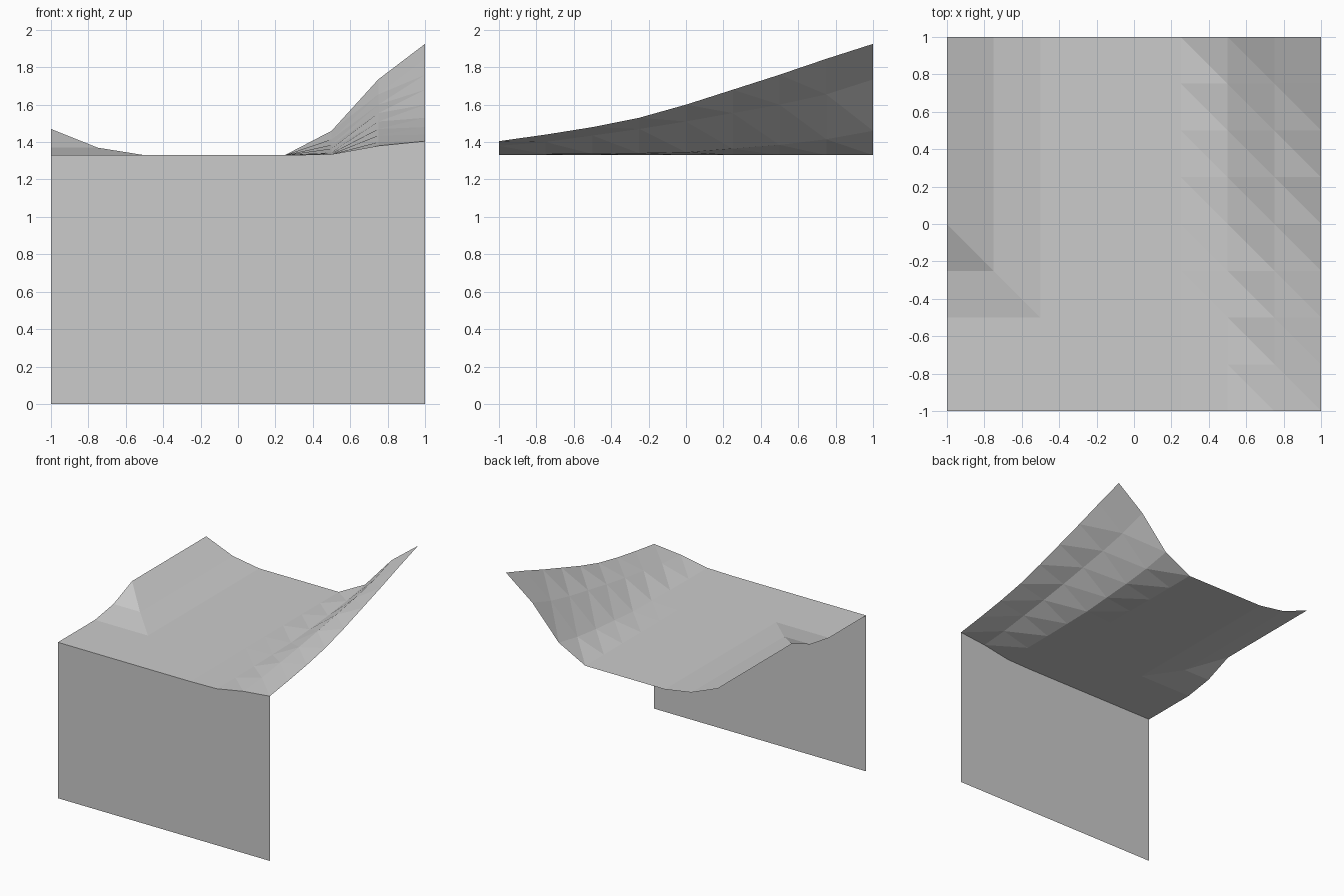
import bpy
import bmesh

cube = bpy.data.objects.get("Cube")
if cube:
    bpy.data.objects.remove(cube, do_unlink=True)

BASE = 1.33      # level of the flat middle
STEP = 0.25      # grid spacing

# Rise above the flat middle for each row, front to back
RIGHT_RISE = {
    2: [0.005, 0.005, 0.006, 0.01, 0.015, 0.035, 0.055, 0.085, 0.13],
    3: [0.05, 0.07, 0.105, 0.14, 0.18, 0.225, 0.27, 0.325, 0.405],
    4: [0.075, 0.11, 0.15, 0.20, 0.27, 0.35, 0.43, 0.515, 0.595],
}
LEFT_RISE = [0.0, 0.04, 0.14]


def height(x, y):
    col, row = round(x / STEP), round(y / STEP)
    if col in RIGHT_RISE:
        return BASE + RIGHT_RISE[col][row + 4]
    terrace = max(0, min(-2 - col, row + 2, 2))
    return BASE + LEFT_RISE[terrace]


gray = bpy.data.materials.new("plain gray")
gray.use_nodes = True
gray.diffuse_color = (0.6, 0.6, 0.6, 1)
gray.node_tree.nodes["Principled BSDF"].inputs["Base Color"].default_value = (0.6, 0.6, 0.6, 1)


def add_object(name, bm):
    mesh = bpy.data.meshes.new(name)
    bm.to_mesh(mesh)
    bm.free()
    mesh.materials.append(gray)
    bpy.context.collection.objects.link(bpy.data.objects.new(name, mesh))


# Ground surface: a square grid lifted by the height rule
bm = bmesh.new()
bmesh.ops.create_grid(bm, x_segments=8, y_segments=8, size=1)
for v in bm.verts:
    v.co.z = height(v.co.x, v.co.y)

# Split every cell along its back-left to front-right diagonal
for face in list(bm.faces):
    corners = sorted(face.verts, key=lambda v: v.co.x - v.co.y)
    bmesh.utils.face_split(face, corners[0], corners[-1])
add_object("ground_surface", bm)

# Front wall: a thin sheet whose top follows the surface edge
bm = bmesh.new()
pairs = []
for i in range(9):
    x = -1 + i * STEP
    pairs.append((bm.verts.new((x, -1, 0)), bm.verts.new((x, -1, height(x, -1)))))
for (low_a, top_a), (low_b, top_b) in zip(pairs, pairs[1:]):
    bm.faces.new((low_a, low_b, top_b, top_a))
add_object("front_wall", bm)
